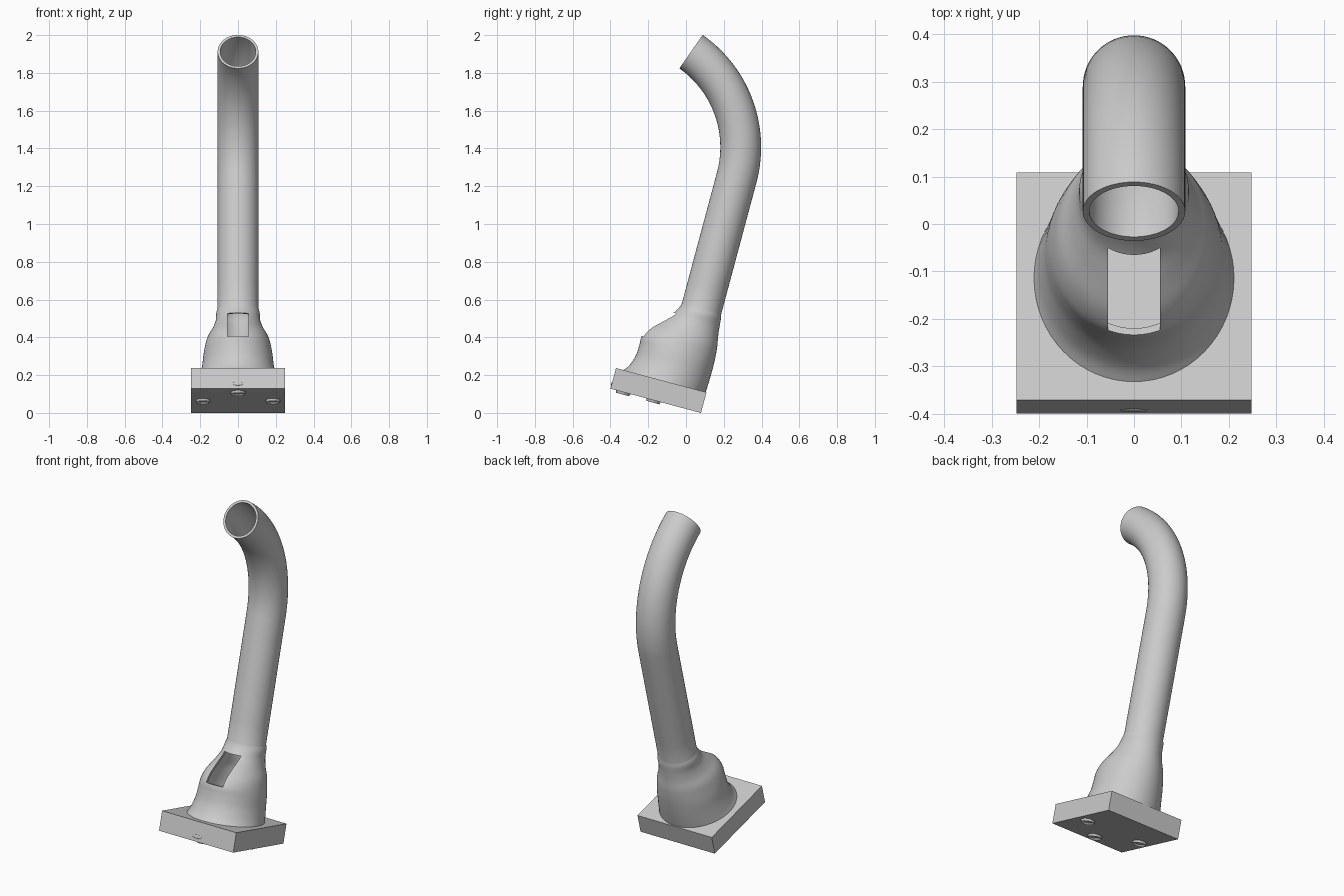
import bpy
import bmesh
from math import sin, cos, pi, radians
from mathutils import Matrix, Vector

cube = bpy.data.objects.get("Cube")
if cube:
    bpy.data.objects.remove(cube)

# The whole model leans back: parts are built upright on the plate top, then tilted
TILT = Matrix.Translation((0, -0.131, 0.173)) @ Matrix.Rotation(radians(-15), 4, 'X')
SIDES = 64
TUBE_R, TUBE_Y = 0.108, 0.108
BEND_START, BEND_R, BEND_ANGLE = 1.141, 0.617, radians(70)

grey = bpy.data.materials.new("plain grey")
grey.use_nodes = True
grey.diffuse_color = (0.6, 0.6, 0.6, 1)
grey.node_tree.nodes["Principled BSDF"].inputs["Base Color"].default_value = (0.6, 0.6, 0.6, 1)


def make(name, bm):
    bmesh.ops.recalc_face_normals(bm, faces=bm.faces)
    mesh = bpy.data.meshes.new(name)
    bm.to_mesh(mesh)
    bm.free()
    mesh.materials.append(grey)
    obj = bpy.data.objects.new(name, mesh)
    obj.matrix_world = TILT
    bpy.context.collection.objects.link(obj)
    return obj


def select(obj):
    bpy.ops.object.select_all(action='DESELECT')
    obj.select_set(True)
    bpy.context.view_layer.objects.active = obj


def smooth(obj):
    select(obj)
    bpy.ops.object.shade_smooth_by_angle(angle=radians(35))


def box(name, low, high):
    bm = bmesh.new()
    low, high = Vector(low), Vector(high)
    bmesh.ops.create_cube(bm, size=1, matrix=Matrix.Translation((low + high) / 2)
                          @ Matrix.Diagonal((*(high - low), 1)))
    return make(name, bm)


def catmull(a, b, c, d, t):
    return [0.5 * (2 * q + (r - p) * t + (2 * p - 5 * q + 4 * r - s) * t * t
                   + (3 * q - p - 3 * r + s) * t ** 3)
            for p, q, r, s in zip(a, b, c, d)]


# Base plate
box("base_plate", (-0.248, -0.248, -0.113), (0.248, 0.248, 0))

# Bell sections: height, front y, back y, half width
bell = [(-0.004, -0.212, 0.243, 0.212), (0.03, -0.185, 0.245, 0.202),
        (0.09, -0.164, 0.247, 0.19), (0.15, -0.16, 0.247, 0.183),
        (0.2, -0.16, 0.245, 0.174), (0.25, -0.135, 0.24, 0.16),
        (0.3, -0.088, 0.231, 0.135), (0.35, -0.038, 0.225, 0.118),
        (0.395, -0.009, 0.221, 0.115), (0.42, 0, 0.216, TUBE_R)]
sections = []
for i in range(len(bell) - 1):
    pts = [bell[max(0, min(len(bell) - 1, i + k))] for k in (-1, 0, 1, 2)]
    sections += [catmull(*pts, s / 4) for s in range(4)]

# Rings as (centre y, centre z, half width, half depth, lean)
rings = [((f + b) / 2, z, w, (b - f) / 2, 0) for z, f, b, w in sections]
rings += [(TUBE_Y, 0.42 + (BEND_START - 0.42) * s / 6, TUBE_R, TUBE_R, 0) for s in range(6)]
for s in range(29):
    a = BEND_ANGLE * s / 28
    rings.append((TUBE_Y - BEND_R * (1 - cos(a)), BEND_START + BEND_R * sin(a),
                  TUBE_R, TUBE_R, a))

# Hollow bell and bent tube, lofted as one skin
bm = bmesh.new()
loops = []
for cy, cz, w, d, a in rings:
    loops.append([bm.verts.new((w * cos(t), cy + d * sin(t) * cos(a), cz + d * sin(t) * sin(a)))
                  for t in (2 * pi * k / SIDES for k in range(SIDES))])
for lo, hi in zip(loops, loops[1:]):
    for k in range(SIDES):
        n = (k + 1) % SIDES
        bm.faces.new((lo[k], lo[n], hi[n], hi[k]))
tube = make("bell_and_tube", bm)
wall = tube.modifiers.new("wall", 'SOLIDIFY')
wall.thickness = 0.014
wall.offset = -1

# Window in the front of the bell
cutter = box("window_cutter", (-0.055, -0.4, 0.2), (0.055, 0.08, 0.362))
cutter.hide_render = True
cut = tube.modifiers.new("window", 'BOOLEAN')
cut.object = cutter
cut.operation = 'DIFFERENCE'
cut.solver = 'EXACT'
select(tube)
for name in ("wall", "window"):
    bpy.ops.object.modifier_apply(modifier=name)
bpy.data.objects.remove(cutter)
smooth(tube)

# Three ring feet under the plate
for name, x, y in (("front_foot", 0, -0.178), ("left_foot", 0.185, -0.012),
                   ("right_foot", -0.185, -0.012)):
    bm = bmesh.new()
    bmesh.ops.create_cone(bm, cap_ends=True, segments=32, radius1=0.035, radius2=0.04,
                          depth=0.014, matrix=Matrix.Translation((x, y, -0.119)))
    bm.normal_update()
    under = [f for f in bm.faces if f.normal.z < -0.9]
    bmesh.ops.inset_region(bm, faces=under, thickness=0.01)
    bmesh.ops.translate(bm, verts=under[0].verts, vec=(0, 0, 0.01))
    smooth(make(name, bm))

# Small oval boss on the plate's front edge
bm = bmesh.new()
bmesh.ops.create_uvsphere(bm, u_segments=24, v_segments=12, radius=1,
                          matrix=Matrix.Translation((0, -0.248, -0.085))
                          @ Matrix.Diagonal((0.03, 0.003, 0.01, 1)))
smooth(make("front_boss", bm))
